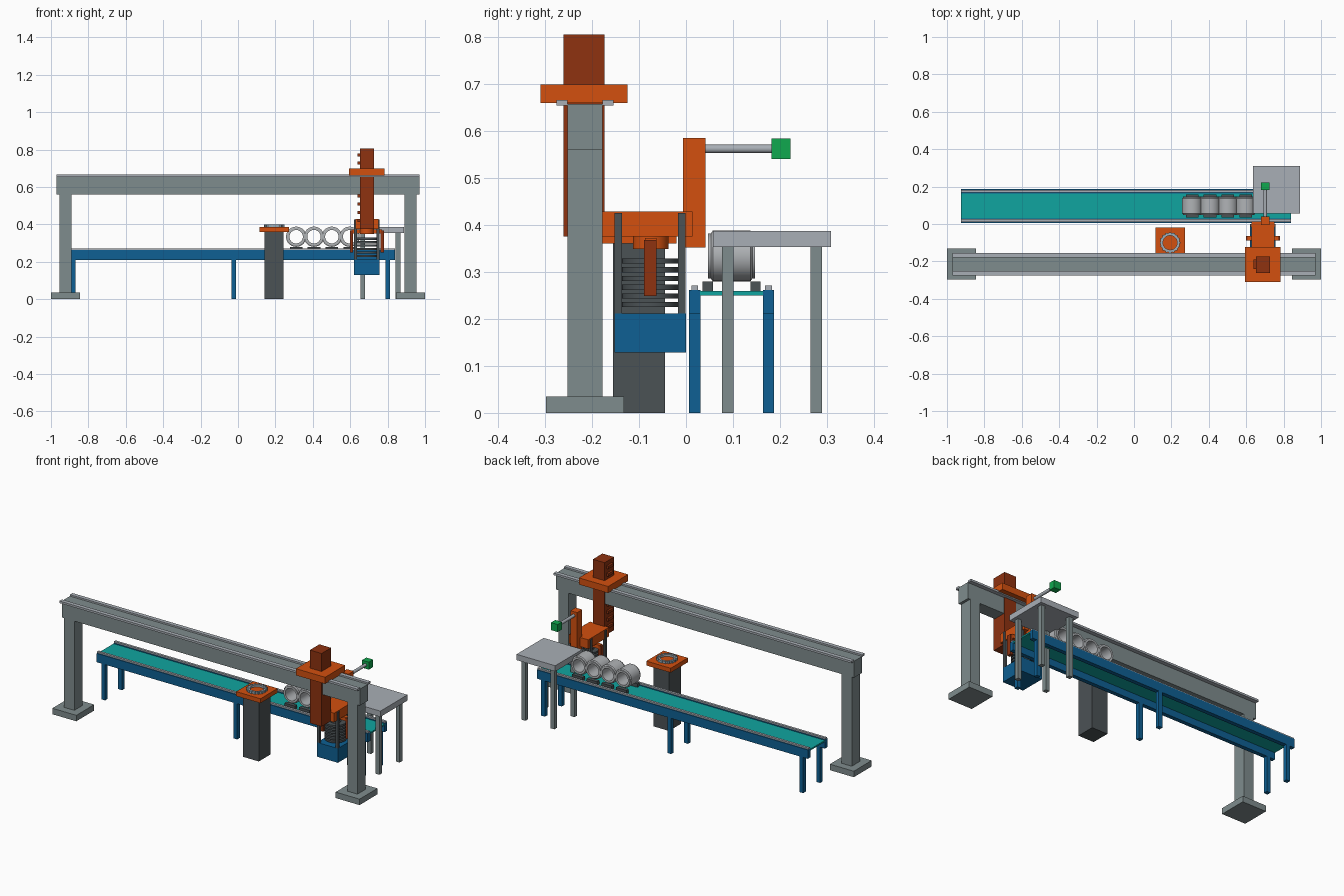
import bpy
import bmesh
import math
from mathutils import Matrix

cube = bpy.data.objects.get("Cube")
if cube:
    bpy.data.objects.remove(cube, do_unlink=True)


def material(name, hexcode):
    srgb = [int(hexcode[i:i + 2], 16) / 255 for i in (0, 2, 4)]
    rgba = [((c + 0.055) / 1.055) ** 2.4 for c in srgb] + [1]
    m = bpy.data.materials.new(name)
    m.use_nodes = True
    m.diffuse_color = rgba
    m.node_tree.nodes["Principled BSDF"].inputs["Base Color"].default_value = rgba
    return m


GREY = material("frame grey", "7F8C8D")
LIGHT = material("light grey", "A9AFB6")
SILVER = material("coil silver", "B0B3B6")
ORANGE = material("machine orange", "D3500F")
RUST = material("rust red", "8E3210")
BLUE = material("deep blue", "0E6093")
TEAL = material("belt teal", "10A5A0")
GREEN = material("sensor green", "10A84E")
DARK = material("charcoal", "4B5255")
PALE = material("pale steel", "8FB0C0")


def add(name, bm, mat, smooth=False):
    bmesh.ops.recalc_face_normals(bm, faces=bm.faces)
    me = bpy.data.meshes.new(name)
    bm.to_mesh(me)
    bm.free()
    me.materials.append(mat)
    ob = bpy.data.objects.new(name, me)
    bpy.context.collection.objects.link(ob)
    if smooth:
        bpy.ops.object.select_all(action='DESELECT')
        ob.select_set(True)
        bpy.context.view_layer.objects.active = ob
        bpy.ops.object.shade_smooth_by_angle(angle=math.radians(35))
    return ob


def box(name, mat, x, y, z):
    """Box from its extents along each axis."""
    bm = bmesh.new()
    size = [b - a for a, b in (x, y, z)]
    mid = [(a + b) / 2 for a, b in (x, y, z)]
    bmesh.ops.create_cube(bm, size=1, matrix=Matrix.Translation(mid) @ Matrix.Diagonal((*size, 1)))
    return add(name, bm, mat)


def around(c, half):
    return (c - half, c + half)


def lathe(name, mat, profile, at, axis='Z', steps=32):
    """Closed (radius, height) profile revolved about an axis through a point."""
    turn = Matrix.Rotation(-math.pi / 2, 4, 'X') if axis == 'Y' else Matrix()
    place = Matrix.Translation(at) @ turn
    bm = bmesh.new()
    rings = []
    for s in range(steps):
        a = 2 * math.pi * s / steps
        rings.append([bm.verts.new(place @ Matrix.Rotation(a, 4, 'Z') @ Matrix.Translation((r, 0, h)).to_translation())
                      for r, h in profile])
    n = len(profile)
    for s in range(steps):
        a, b = rings[s], rings[(s + 1) % steps]
        for i in range(n):
            j = (i + 1) % n
            bm.faces.new((a[i], a[j], b[j], b[i]))
    bmesh.ops.remove_doubles(bm, verts=bm.verts, dist=1e-5)
    return add(name, bm, mat, True)


# Gantry: beam, top rails, posts and feet
GY = -0.215
box("gantry_beam", GREY, (-0.97, 0.97), around(GY, 0.0375), (0.56, 0.657))
for side, sy in (("front", -1), ("back", 1)):
    box(f"gantry_rail_{side}", LIGHT, (-0.97, 0.97), around(GY + sy * 0.049, 0.012), (0.654, 0.666))
for side, sx in (("right", -1), ("left", 1)):
    box(f"gantry_post_{side}", GREY, around(sx * 0.922, 0.033), around(GY, 0.0375), (0.035, 0.56))
    box(f"gantry_foot_{side}", GREY, around(sx * 0.922, 0.078), around(GY, 0.083), (0, 0.035))

# Conveyor: belt, side beams, guides and legs
box("conveyor_belt", TEAL, (-0.925, 0.84), (0.03, 0.164), (0.25, 0.259))
for side, y in (("front", 0.0185), ("back", 0.1755)):
    box(f"conveyor_beam_{side}", BLUE, (-0.925, 0.84), around(y, 0.012), (0.21, 0.262))
    box(f"conveyor_guide_{side}", LIGHT, (-0.925, 0.84), around(y, 0.007), (0.262, 0.271))
    for i, x in enumerate((-0.882, -0.022, 0.8)):
        box(f"conveyor_leg_{side}_{i}", BLUE, around(x, 0.0125), around(y, 0.012), (0, 0.21))

# Hollow coils on cradles
COIL = [(0.036, -0.05), (0.048, -0.05), (0.048, -0.044), (0.054, -0.04),
        (0.054, 0.04), (0.048, 0.044), (0.048, 0.05), (0.036, 0.05)]
for i in range(4):
    x = 0.311 + i * 0.0953
    lathe(f"coil_{i}", SILVER, COIL, (x, 0.097, 0.334), 'Y')
    for side, y in (("front", 0.046), ("back", 0.148)):
        box(f"coil_cradle_{side}_{i}", DARK, around(x, 0.034), around(y, 0.011), (0.259, 0.28))

# Pedestal with a bearing ring on a plate
PX, PY = 0.193, -0.1
box("pedestal_column", DARK, around(PX, 0.051), around(PY, 0.055), (0, 0.36))
box("pedestal_plate", ORANGE, around(PX, 0.079), around(PY, 0.08), (0.36, 0.386))
lathe("pedestal_ring", LIGHT, [(0.038, 0), (0.052, 0), (0.052, 0.012), (0.038, 0.012)], (PX, PY, 0.386))
for i in range(16):
    a = 2 * math.pi * i / 16
    box(f"ring_stud_{i}", PALE, around(PX + 0.05 * math.cos(a), 0.005),
        around(PY + 0.05 * math.sin(a), 0.005), (0.386, 0.4))

# Carriage and hoist column with its toothed rack
HX = 0.689
box("carriage_plate", ORANGE, around(HX, 0.095), around(GY - 0.002, 0.093), (0.66, 0.699))
box("hoist_column", RUST, around(HX, 0.038), around(GY - 0.002, 0.044), (0.375, 0.805))
for i in range(9):
    z = 0.42 + i * 0.044
    box(f"rack_tooth_{i}", RUST, (HX - 0.05, HX - 0.036), around(GY, 0.025), around(z, 0.008))

# Arm with gripper
box("gripper_arm", ORANGE, around(HX, 0.062), (-0.18, 0.014), (0.375, 0.429))
lathe("gripper_hub", ORANGE, [(0, 0), (0.038, 0), (0.038, 0.026), (0, 0.026)], (HX, -0.075, 0.349))
box("gripper_crossbar", ORANGE, around(HX, 0.082), around(-0.075, 0.012), (0.35, 0.372))
for side, sx in (("right", -1), ("left", 1)):
    box(f"gripper_finger_{side}", RUST, around(HX + sx * 0.082, 0.009), around(-0.076, 0.013), (0.249, 0.368))

# Sensor mast, rod and head
box("sensor_mast", ORANGE, around(0.702, 0.022), (-0.006, 0.041), (0.352, 0.585))
lathe("sensor_rod", LIGHT, [(0, 0), (0.009, 0), (0.009, 0.146), (0, 0.146)], (0.702, 0.04, 0.562), 'Y', 16)
box("sensor_head", GREEN, around(0.702, 0.022), (0.182, 0.222), (0.54, 0.584))

# Ring magazine: tray, corner posts and stacked rings
box("magazine_tray", BLUE, around(HX, 0.068), (-0.152, 0), (0.128, 0.212))
for sx in (-1, 1):
    for y in (-0.144, -0.009):
        box("magazine_post", DARK, around(HX + sx * 0.06, 0.008), around(y, 0.008), (0.212, 0.425))
for i in range(6):
    lathe(f"magazine_ring_{i}", DARK, [(0.03, 0), (0.06, 0), (0.06, 0.011), (0.03, 0.011)],
          (HX, -0.076, 0.225 + i * 0.0185))

# Side table
box("table_top", LIGHT, (0.635, 0.887), (0.057, 0.309), (0.353, 0.387))
for x in (0.667, 0.855):
    for y in (0.089, 0.277):
        box("table_leg", GREY, around(x, 0.0125), around(y, 0.0125), (0, 0.353))
